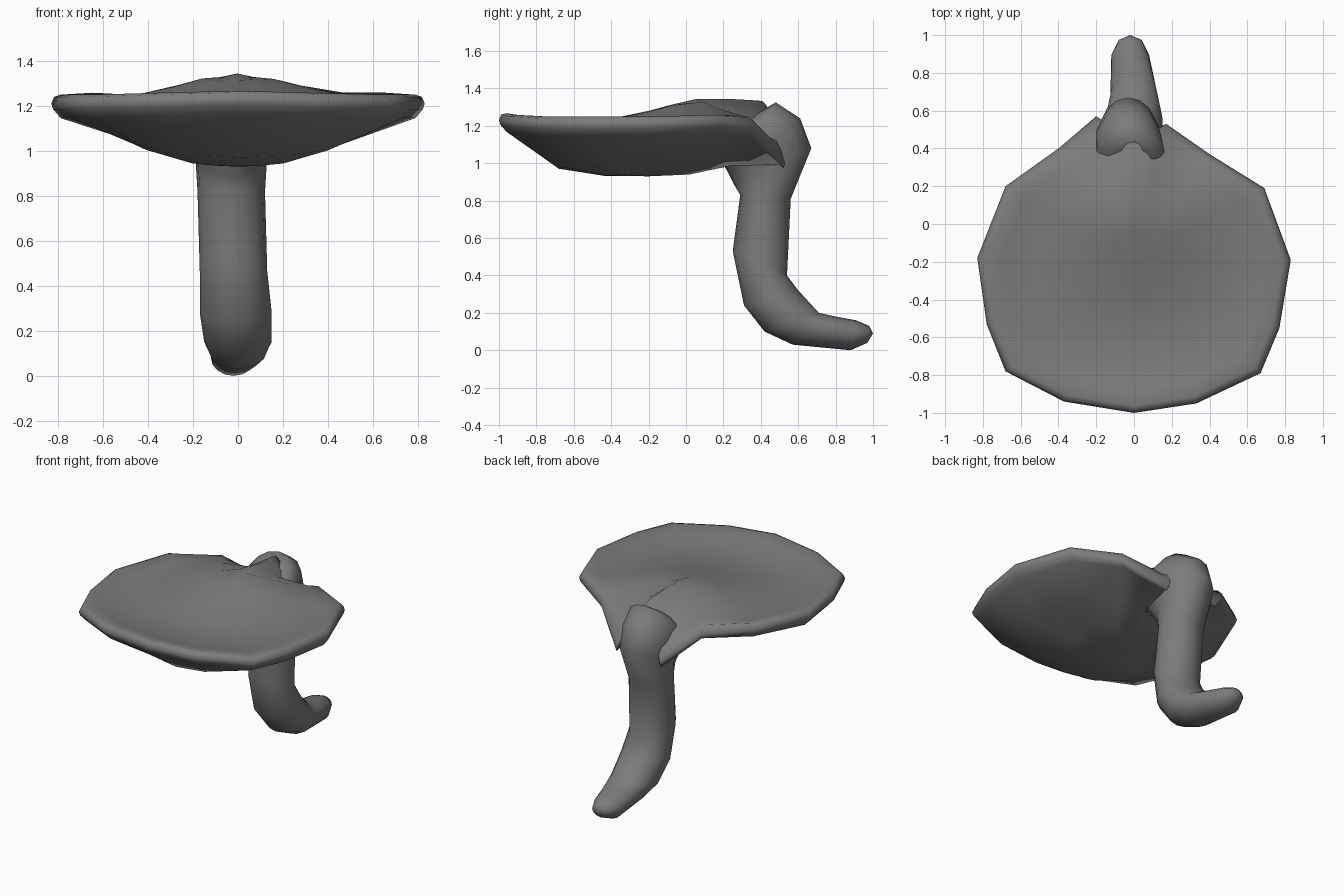
import bpy, bmesh, math

cube = bpy.data.objects.get("Cube")
if cube:
    bpy.data.objects.remove(cube, do_unlink=True)

grey = bpy.data.materials.new("plain grey")
grey.use_nodes = True
colour = (0.2, 0.2, 0.2, 1)
grey.diffuse_color = colour
grey.node_tree.nodes["Principled BSDF"].inputs["Base Color"].default_value = colour


def finish(bm, name):
    bmesh.ops.recalc_face_normals(bm, faces=bm.faces)
    mesh = bpy.data.meshes.new(name)
    bm.to_mesh(mesh)
    bm.free()
    obj = bpy.data.objects.new(name, mesh)
    bpy.context.collection.objects.link(obj)
    mesh.materials.append(grey)
    bpy.ops.object.select_all(action='DESELECT')
    obj.select_set(True)
    bpy.context.view_layer.objects.active = obj
    bpy.ops.object.shade_smooth_by_angle(angle=math.radians(100))
    return obj


def bridge(bm, a, b):
    n = len(a)
    for i in range(n):
        bm.faces.new((a[i], a[(i + 1) % n], b[(i + 1) % n], b[i]))


def fan(bm, ring, centre):
    c = bm.verts.new(centre)
    for i in range(len(ring)):
        bm.faces.new((ring[i], ring[(i + 1) % len(ring)], c))


# Leaf: outline with rim heights, two drooping lobes beside the stem notch
outline = [(0, -1, 1.22), (.33, -.95, 1.21), (.67, -.79, 1.2), (.77, -.55, 1.2),
           (.83, -.19, 1.2), (.69, .19, 1.21), (.4, .37, 1.18), (.17, .53, .99),
           (0, .44, 1.27), (-.2, .57, .99), (-.4, .4, 1.18), (-.68, .2, 1.21),
           (-.83, -.18, 1.2), (-.78, -.53, 1.2), (-.68, -.78, 1.2), (-.37, -.94, 1.21)]
MID = -.2


def underside(x, y, rim, t):
    # Keel: flat towards the front, a shallow V towards the sides
    dx, dy = x, y - MID
    along = dy * dy / (dx * dx + dy * dy)
    power = 1.25 + (2.6 if dy < 0 else 1) * along
    lift = .4 * max(0, MID + dy * t) * (1 - t)
    return .93 + (rim - .04 * (1 - along) - .93) * t ** power + lift


def topside(x, y, rim, t):
    px, py = x * t, MID + (y - MID) * t
    dish = 1.19 + (rim + .06 - 1.19) * t ** 3
    # Broad ridge rising towards the stem
    rise = max(0, min(1, (py + .6) / .68))
    ridge = max(0, 1 - (px / .55) ** 2) * rise * .16
    return dish + ridge * (1 - t ** 3)


def leaf_ring(bm, t, height):
    return [bm.verts.new((x * t, MID + (y - MID) * t, height(x, y, z, t)))
            for x, y, z in outline]


bm = bmesh.new()
rings = [leaf_ring(bm, t, underside) for t in (.3, .6, .95)]
rings.append(leaf_ring(bm, .99, lambda x, y, z, t: z - .015))
rings.append(leaf_ring(bm, 1, lambda x, y, z, t: z + .01))
rings.append(leaf_ring(bm, .985, lambda x, y, z, t: z + .04))
rings += [leaf_ring(bm, t, topside) for t in (.95, .85, .65, .4, .2)]
for a, b in zip(rings, rings[1:]):
    bridge(bm, a, b)
fan(bm, rings[0], (0, MID, .93))
fan(bm, rings[-1], (0, MID, 1.28))
finish(bm, "leaf")

# Stem: oval sections set by inner and outer edge, half width and x centre
sections = [(.14, 1.03, .22, 1.18, .1, 0), (.2, .99, .4, 1.28, .17, -.01),
            (.22, .96, .48, 1.325, .19, -.02), (.24, .92, .61, 1.24, .18, -.03),
            (.26, .88, .67, 1.08, .16, -.03), (.29, .83, .56, .81, .15, -.03),
            (.25, .53, .54, .4, .15, -.02), (.31, .24, .6, .32, .16, -.01),
            (.42, .1, .71, .2, .15, 0), (.57, .03, .8, .18, .125, 0),
            (.88, .0, .91, .16, .1, -.02), (.97, .04, .98, .13, .06, -.02)]
bm = bmesh.new()
rings = []
for y0, z0, y1, z1, half, cx in sections:
    ring = []
    for i in range(16):
        a = 2 * math.pi * i / 16
        u = .5 - .5 * math.cos(a)
        ring.append(bm.verts.new((cx + half * math.sin(a),
                                  y0 + (y1 - y0) * u, z0 + (z1 - z0) * u)))
    rings.append(ring)
for a, b in zip(rings, rings[1:]):
    bridge(bm, a, b)
bm.faces.new(rings[0])
fan(bm, rings[-1], (-.02, 1, .09))
finish(bm, "stem")
